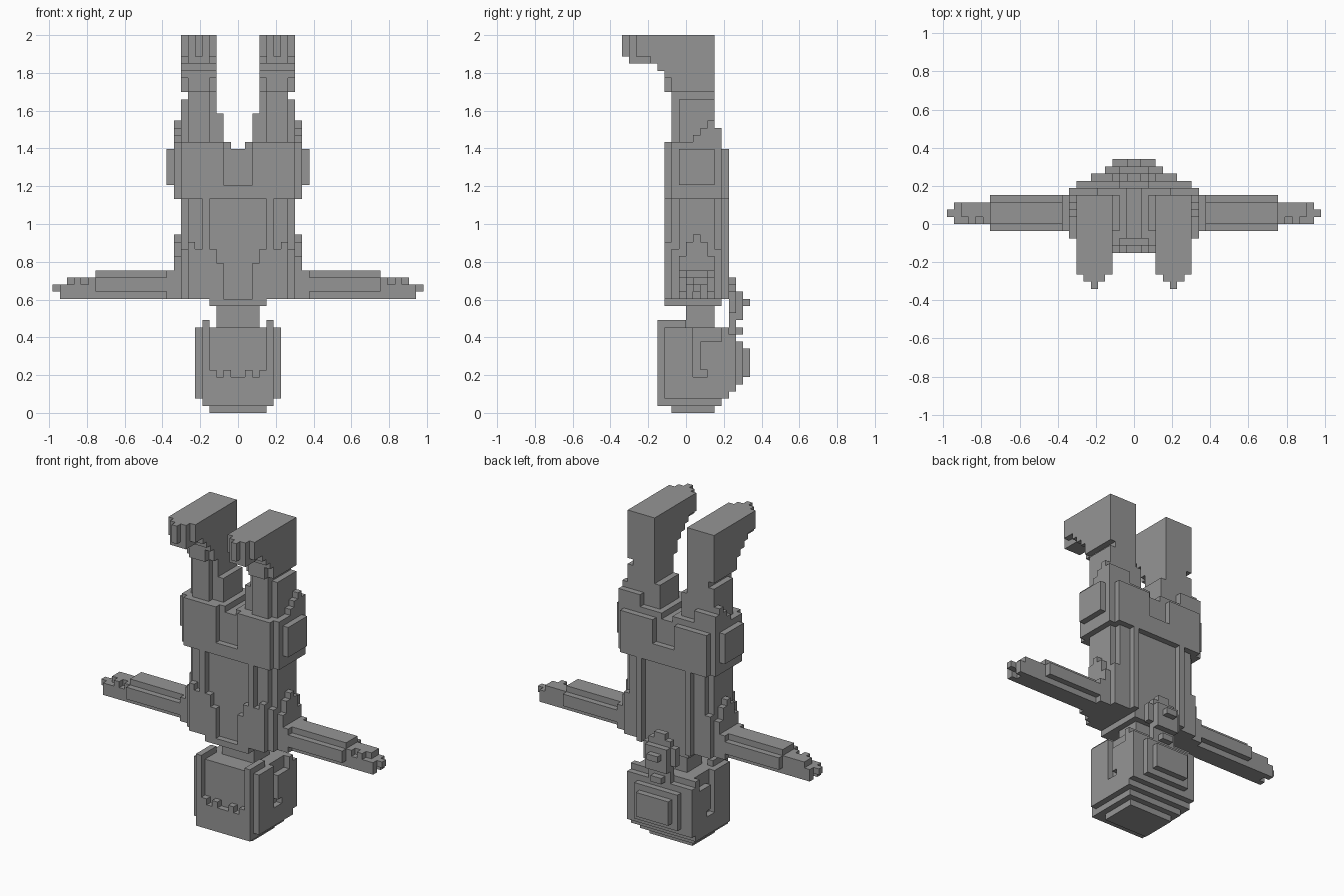
import bpy, bmesh, math

cube = bpy.data.objects.get("Cube")
if cube:
    bpy.data.objects.remove(cube, do_unlink=True)

U = 2 / 53  # size of one block

grey = bpy.data.materials.new("plain_grey")
grey.use_nodes = True
COLOUR = (0.3, 0.3, 0.3, 1)
grey.diffuse_color = COLOUR
grey.node_tree.nodes["Principled BSDF"].inputs["Base Color"].default_value = COLOUR


def cells(box):
    x0, x1, y0, y1, z0, z1 = box
    return {(x, y, z) for x in range(x0, x1) for y in range(y0, y1) for z in range(z0, z1)}


def flip(solid):
    return {(-x - 1, y, z) for x, y, z in solid}


def build(name, solid):
    """Skin a set of blocks: only exposed sides, flat areas merged."""
    bm = bmesh.new()
    verts = {}

    def vert(p):
        if p not in verts:
            verts[p] = bm.verts.new([c * U for c in p])
        return verts[p]

    for c in solid:
        for axis in range(3):
            a, b = (axis + 1) % 3, (axis + 2) % 3
            for side in (0, 1):
                n = list(c)
                n[axis] += 2 * side - 1
                if tuple(n) in solid:
                    continue
                loop = []
                for da, db in ((0, 0), (1, 0), (1, 1), (0, 1)):
                    p = list(c)
                    p[axis] += side
                    p[a] += da
                    p[b] += db
                    loop.append(vert(tuple(p)))
                bm.faces.new(loop if side else loop[::-1])
    bmesh.ops.dissolve_limit(bm, angle_limit=math.radians(1), verts=bm.verts[:], edges=bm.edges[:])
    mesh = bpy.data.meshes.new(name)
    bm.to_mesh(mesh)
    bm.free()
    mesh.materials.append(grey)
    bpy.context.collection.objects.link(bpy.data.objects.new(name, mesh))


def part(name, boxes, cuts=(), pair=False):
    """Boxes are (x0, x1, y0, y1, z0, z1) in blocks for the +x half."""
    solid = set().union(*map(cells, boxes))
    for cut in cuts:
        solid -= cells(cut)
    if pair:
        build("left_" + name, solid)
        build("right_" + name, flip(solid))
    else:
        build(name, solid | flip(solid))


# Head with stepped crown, hair frame, face recess and side notches
part("head", [
    (0, 4, -2, 4, 0, 1), (0, 5, -4, 5, 1, 2), (0, 5, -4, 6, 2, 12),
    (5, 6, -3, 6, 2, 12), (0, 6, 5, 7, 3, 11),
    (0, 4, 7, 8, 4, 10), (0, 3, 8, 9, 5, 9),
    (4, 5, -4, 0, 12, 13),
], [
    (0, 4, -4, -3, 6, 13), (0, 1, -4, -3, 5, 6), (2, 3, -4, -3, 5, 6),
    (5, 6, 1, 2, 5, 12), (5, 6, 2, 3, 5, 6), (5, 6, 1, 5, 10, 12),
])

# Ponytail hanging behind the neck
part("ponytail", [
    (0, 2, 6, 7, 11, 18), (0, 1, 6, 7, 18, 19), (0, 3, 6, 7, 14, 17),
    (0, 2, 7, 8, 13, 17), (0, 1, 8, 9, 15, 16), (0, 1, 7, 8, 11, 12),
])

# Neck and collar
part("neck", [(0, 3, 0, 4, 12, 15)])
part("collar", [(0, 4, -3, 5, 15, 16)])

# Torso with front and back strips, lapels and shoulder caps
part("torso", [
    (0, 7, -2, 5, 16, 31), (7, 8, -1, 4, 16, 31),
    (4, 5, -3, -2, 16, 31), (4, 5, 5, 6, 16, 31),
    (2, 5, -3, -2, 16, 21), (3, 5, -3, -2, 21, 23), (5, 7, -3, -2, 16, 23), (6, 7, -3, -2, 23, 24),
    (7, 8, -2, 5, 16, 23),
    (8, 9, -1, 4, 16, 22), (8, 9, 0, 3, 22, 24), (8, 9, 1, 2, 24, 25),
])

# Hips with notches at front and back and stepped side flaps
part("hips", [
    (0, 8, -3, 6, 30, 37), (0, 8, -3, 5, 37, 38), (8, 9, -2, 5, 30, 38),
    (8, 9, 1, 5, 38, 39), (8, 9, 2, 5, 39, 40), (8, 9, 3, 4, 40, 41),
    (5, 8, 4, 5, 38, 40),
], [
    (0, 2, -3, -2, 32, 38), (0, 2, 5, 6, 33, 38), (0, 1, -3, 5, 37, 38),
])
part("pouch", [(8, 10, -1, 4, 32, 37)], pair=True)

# Legs
part("leg", [
    (3, 8, -1, 4, 38, 44), (3, 7, -1, 4, 44, 45),
    (4, 7, -2, -1, 38, 45), (2, 3, -1, 4, 38, 42),
], pair=True)

# Boots with stepped toes
part("boot", [
    (3, 8, -2, 4, 45, 53), (4, 7, -3, -2, 45, 47), (3, 8, -3, -2, 47, 53),
    (3, 8, -4, -3, 48, 53), (3, 8, -7, -4, 49, 53),
    (4, 7, -8, -7, 49, 53), (5, 6, -9, -8, 50, 53),
], [(3, 4, -7, -5, 49, 50), (7, 8, -7, -5, 49, 50)], pair=True)

# Arms and hands
part("arm", [(9, 20, 0, 3, 16, 20), (10, 20, -1, 4, 17, 19), (8, 10, -1, 4, 16, 20)], pair=True)
part("hand", [
    (20, 23, 0, 3, 16, 19), (23, 24, 1, 3, 16, 19),
    (23, 25, 0, 3, 16, 18), (25, 26, 1, 2, 17, 18),
], [(21, 22, 0, 1, 18, 19), (24, 25, 1, 2, 16, 17)], pair=True)
